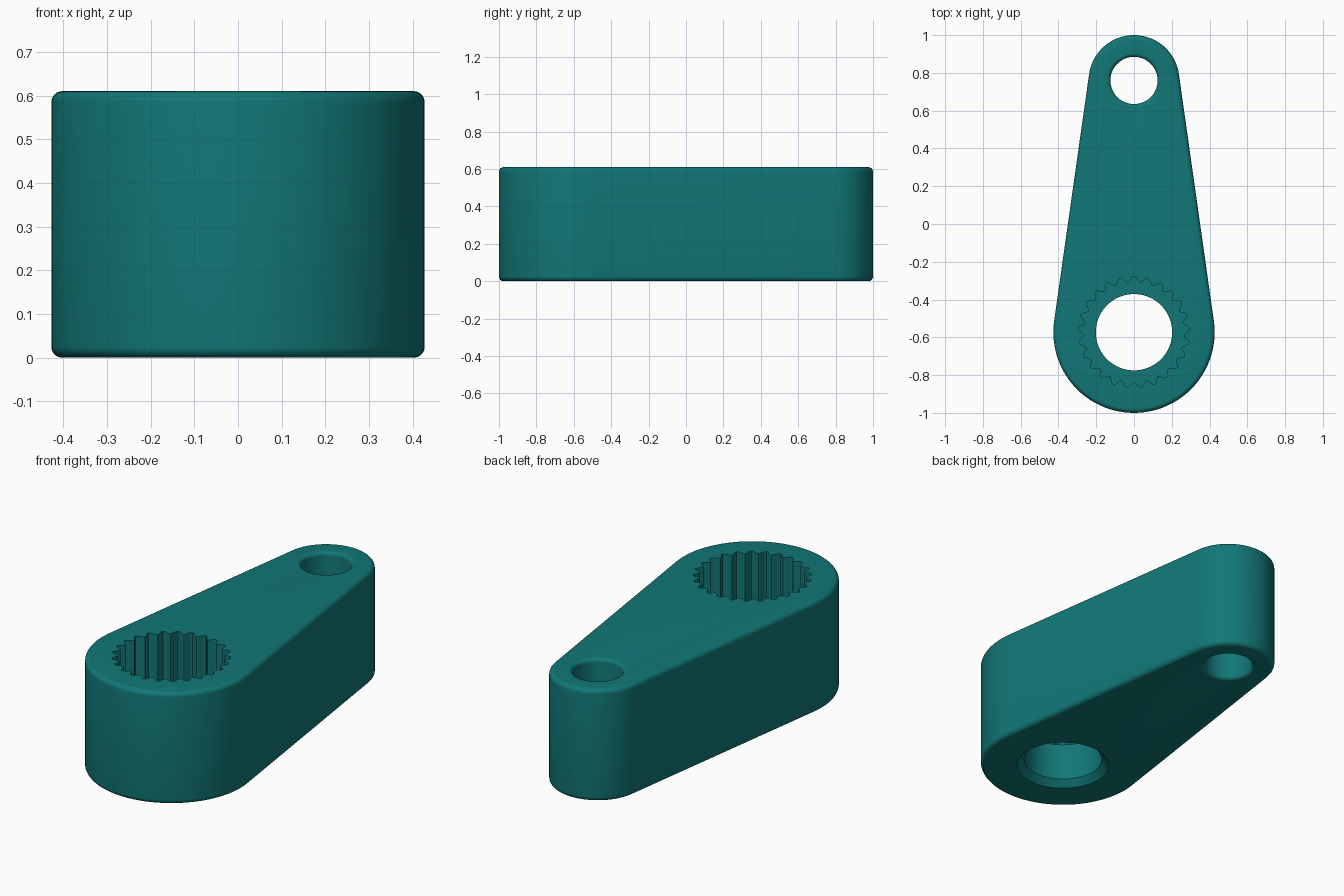
import bpy, bmesh, math

if "Cube" in bpy.data.objects:
    bpy.data.objects.remove(bpy.data.objects["Cube"])

H = 0.61
BIG_Y, BIG_R = -0.573, 0.427
SMALL_Y, SMALL_R = 0.76, 0.24
FILLET = 0.025

teal = bpy.data.materials.new("teal")
teal.diffuse_color = (0.0055, 0.185, 0.182, 1)
teal.use_nodes = True
teal.node_tree.nodes["Principled BSDF"].inputs["Base Color"].default_value = teal.diffuse_color


def stack(name, rings):
    """Closed solid from a stack of rings, each a list of points with equal count."""
    bm = bmesh.new()
    loops = [[bm.verts.new(p) for p in ring] for ring in rings]
    n = len(loops[0])
    for a, b in zip(loops, loops[1:]):
        for i in range(n):
            j = (i + 1) % n
            bm.faces.new((a[i], a[j], b[j], b[i]))
    bm.faces.new(loops[0][::-1])
    bm.faces.new(loops[-1])
    bmesh.ops.recalc_face_normals(bm, faces=bm.faces)
    me = bpy.data.meshes.new(name)
    bm.to_mesh(me)
    bm.free()
    me.materials.append(teal)
    ob = bpy.data.objects.new(name, me)
    bpy.context.collection.objects.link(ob)
    return ob


def circle(y, r, z, n=96):
    return [(r * math.cos(2 * math.pi * i / n), y + r * math.sin(2 * math.pi * i / n), z)
            for i in range(n)]


def outline(d, z, n=48):
    """Two arcs joined by tangent lines, inset by d."""
    t = math.asin((BIG_R - SMALL_R) / (SMALL_Y - BIG_Y))
    pts = []
    for y, r, a0, a1 in ((SMALL_Y, SMALL_R - d, t, math.pi - t),
                         (BIG_Y, BIG_R - d, math.pi - t, 2 * math.pi + t)):
        for i in range(n + 1):
            a = a0 + (a1 - a0) * i / n
            pts.append((r * math.cos(a), y + r * math.sin(a), z))
    return pts


def quarter(r, steps=6):
    """(inset, height) pairs of a quarter-round, from flat face to wall."""
    return [(r * (1 - math.sin(k * math.pi / 2 / steps)),
             r * (1 - math.cos(k * math.pi / 2 / steps))) for k in range(steps + 1)]


# lever body with rounded rims
q = quarter(FILLET)
body = stack("lever_body", [outline(d, z) for d, z in q]
             + [outline(d, H - z) for d, z in reversed(q)])

# small through hole with rounded rims
q = quarter(0.02)
r = 0.125
pin = stack("pin_hole_cutter",
            [circle(SMALL_Y, r + 0.02, -0.05)]
            + [circle(SMALL_Y, r + d, z) for d, z in q]
            + [circle(SMALL_Y, r + d, H - z) for d, z in reversed(q)]
            + [circle(SMALL_Y, r + 0.02, H + 0.05)])

# large bore with chamfered bottom rim
bore = stack("bore_cutter", [circle(BIG_Y, rr, z) for rr, z in
                             ((0.237, -0.05), (0.237, 0), (0.202, 0.035), (0.202, H + 0.1))])


# toothed socket sunk from the top
def spline(z, teeth=25, per=8):
    pts = []
    for i in range(teeth * per):
        a = 2 * math.pi * i / (teeth * per)
        rr = 0.280 + 0.0165 * math.cos(teeth * (a - math.pi / 2))
        pts.append((rr * math.cos(a), BIG_Y + rr * math.sin(a), z))
    return pts


socket = stack("socket_cutter", [spline(0.24), spline(H + 0.05)])

for cutter in (pin, bore, socket):
    m = body.modifiers.new(cutter.name, 'BOOLEAN')
    m.operation = 'DIFFERENCE'
    m.solver = 'EXACT'
    m.object = cutter
bpy.context.view_layer.objects.active = body
body.select_set(True)
for m in list(body.modifiers):
    bpy.ops.object.modifier_apply(modifier=m.name)
for cutter in (pin, bore, socket):
    bpy.data.objects.remove(cutter)

bpy.ops.object.shade_smooth_by_angle(angle=math.radians(30))
